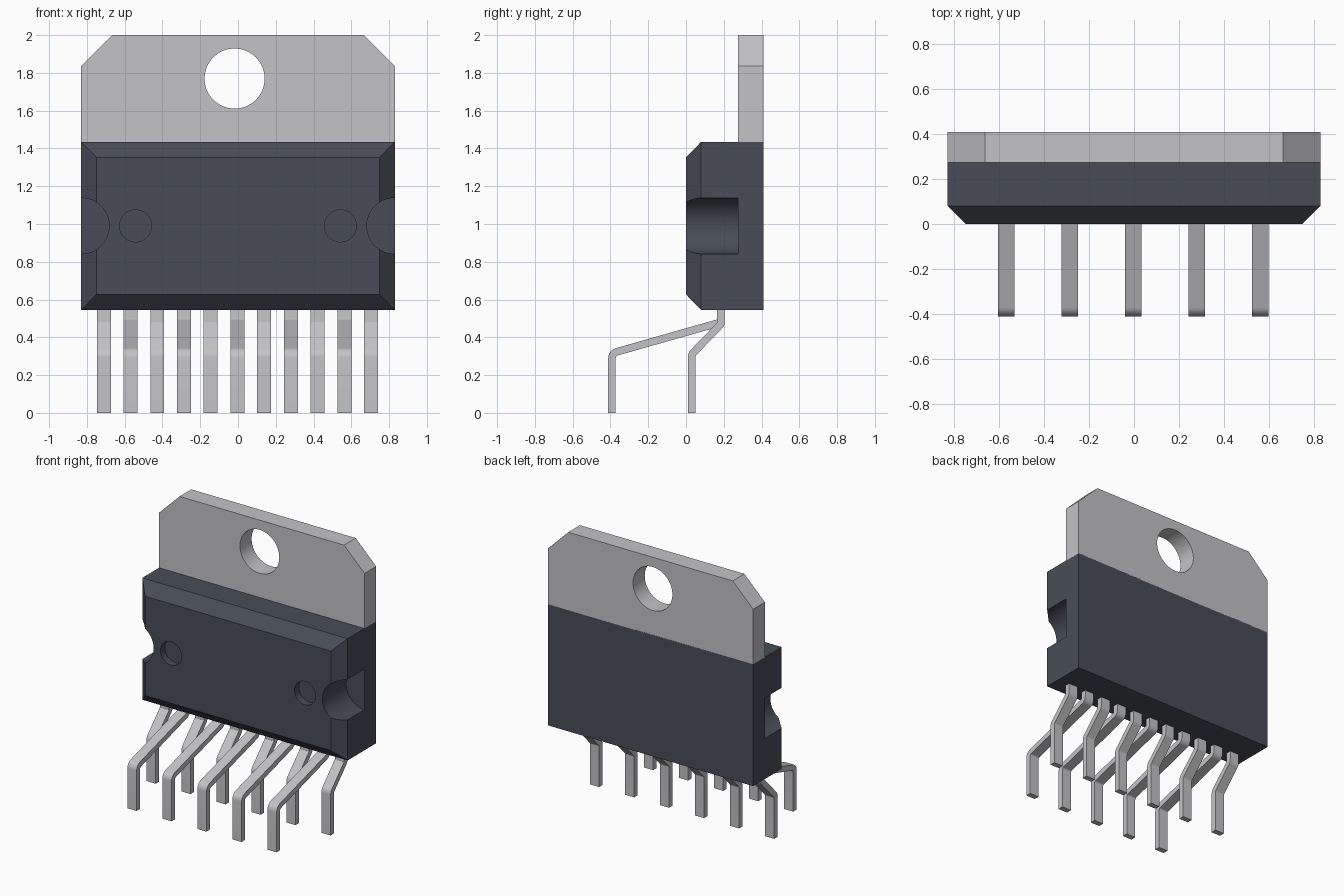
import bpy, bmesh, math
from mathutils import Vector, Matrix

old = bpy.data.objects.get("Cube")
if old:
    bpy.data.objects.remove(old, do_unlink=True)


def material(name, color):
    m = bpy.data.materials.new(name)
    m.use_nodes = True
    m.diffuse_color = color
    bsdf = next(n for n in m.node_tree.nodes if n.type == 'BSDF_PRINCIPLED')
    bsdf.inputs["Base Color"].default_value = color
    return m


PLASTIC = material("dark_plastic", (0.065, 0.073, 0.093, 1))
METAL = material("light_metal", (0.55, 0.55, 0.57, 1))


def make_object(name, bm, mat):
    bmesh.ops.recalc_face_normals(bm, faces=bm.faces)
    mesh = bpy.data.meshes.new(name)
    bm.to_mesh(mesh)
    bm.free()
    mesh.materials.append(mat)
    ob = bpy.data.objects.new(name, mesh)
    bpy.context.collection.objects.link(ob)
    return ob


def activate(ob):
    bpy.ops.object.select_all(action='DESELECT')
    ob.select_set(True)
    bpy.context.view_layer.objects.active = ob


def smooth(ob):
    activate(ob)
    bpy.ops.object.shade_smooth_by_angle(angle=math.radians(28))


def extrude_outline(name, points, direction, mat):
    """Fill a flat outline and extrude it along a direction."""
    bm = bmesh.new()
    face = bm.faces.new([bm.verts.new(p) for p in points])
    ext = bmesh.ops.extrude_face_region(bm, geom=[face])
    moved = [v for v in ext["geom"] if isinstance(v, bmesh.types.BMVert)]
    bmesh.ops.translate(bm, verts=moved, vec=direction)
    return make_object(name, bm, mat)


def drill(ob, x, z, radius, y0, y1):
    """Cut a round hole along y, from y0 to y1."""
    bm = bmesh.new()
    place = Matrix.Translation((x, (y0 + y1) / 2, z)) @ Matrix.Rotation(math.pi / 2, 4, 'X')
    bmesh.ops.create_cone(bm, cap_ends=True, segments=64, radius1=radius,
                          radius2=radius, depth=y1 - y0, matrix=place)
    cutter = make_object("hole_cutter", bm, ob.data.materials[0])
    cutter.hide_render = True
    mod = ob.modifiers.new("hole", 'BOOLEAN')
    mod.operation = 'DIFFERENCE'
    mod.solver = 'EXACT'
    mod.object = cutter
    activate(ob)
    bpy.ops.object.modifier_apply(modifier=mod.name)
    bpy.data.objects.remove(cutter, do_unlink=True)


# Plastic body: a block whose front edges are bevelled
HALF, BACK, MID_Z = 0.83, 0.41, 0.99
bm = bmesh.new()
rings = []
for y, hx, z0, z1 in ((BACK, HALF, 0.545, 1.435), (0.08, HALF, 0.545, 1.435),
                      (0.0, 0.75, 0.627, 1.353)):
    rings.append([bm.verts.new((x, y, z)) for x, z in
                  ((-hx, z0), (hx, z0), (hx, z1), (-hx, z1))])
for a, b in zip(rings, rings[1:]):
    for i in range(4):
        j = (i + 1) % 4
        bm.faces.new((a[i], a[j], b[j], b[i]))
bm.faces.new(rings[0])
bm.faces.new(rings[-1])
body = make_object("package_body", bm, PLASTIC)

# Side clamp notches and shallow round dimples
for side in (-1, 1):
    drill(body, side * HALF, MID_Z, 0.148, -0.1, 0.275)
    drill(body, side * 0.542, MID_Z, 0.085, -0.1, 0.05)
smooth(body)

# Metal mounting tab with clipped corners and a hole
outline = [(-HALF, 1.43), (HALF, 1.43), (HALF, 1.837), (0.665, 2.0),
           (-0.665, 2.0), (-HALF, 1.837)]
tab = extrude_outline("mounting_tab", [(x, 0.275, z) for x, z in outline],
                      (0, BACK - 0.275, 0), METAL)
drill(tab, -0.018, 1.77, 0.159, 0.1, 0.6)
smooth(tab)


def rounded_path(points, radii, steps=6):
    """Replace the inner corners of a 2D path with arcs."""
    pts = [Vector(p) for p in points]
    path = [pts[0]]
    for a, b, c, r in zip(pts, pts[1:], pts[2:], radii):
        u, v = (a - b).normalized(), (c - b).normalized()
        half = u.angle(v) / 2
        center = b + (u + v).normalized() * r / math.sin(half)
        start = b + u * r / math.tan(half) - center
        end = b + v * r / math.tan(half) - center
        sweep = start.angle(end)
        for i in range(steps + 1):
            t = i / steps
            path.append(center + (start * math.sin((1 - t) * sweep)
                                  + end * math.sin(t * sweep)) / math.sin(sweep))
    path.append(pts[-1])
    return path


def lead(name, x, points):
    """Bent flat strip of metal following a path in the y-z plane."""
    path = rounded_path(points, (0.024, 0.035))
    width, thick = 0.074, 0.04
    left, right = [], []
    for i, p in enumerate(path):
        before = (p - path[i - 1]).normalized() if i else None
        after = (path[i + 1] - p).normalized() if i < len(path) - 1 else None
        before, after = before or after, after or before
        along = (before + after).normalized()
        off = Vector((-along.y, along.x)) * thick / 2 / along.dot(after)
        left.append(p + off)
        right.append(p - off)
    ring = [(x - width / 2, p.x, p.y) for p in left + right[::-1]]
    smooth(extrude_outline(name, ring, (width, 0, 0), METAL))


# Eleven leads, alternating between the rear row and the front row
REAR = [(0.185, 0.56), (0.185, 0.47), (0.03, 0.31), (0.03, 0.0)]
FRONT = [(0.185, 0.56), (0.185, 0.48), (-0.392, 0.316), (-0.392, 0.0)]
for i in range(11):
    row, path = ("front", FRONT) if i % 2 else ("rear", REAR)
    lead(f"{row}_lead_{i + 1}", (i - 5) * 0.1415 - 0.003, path)
